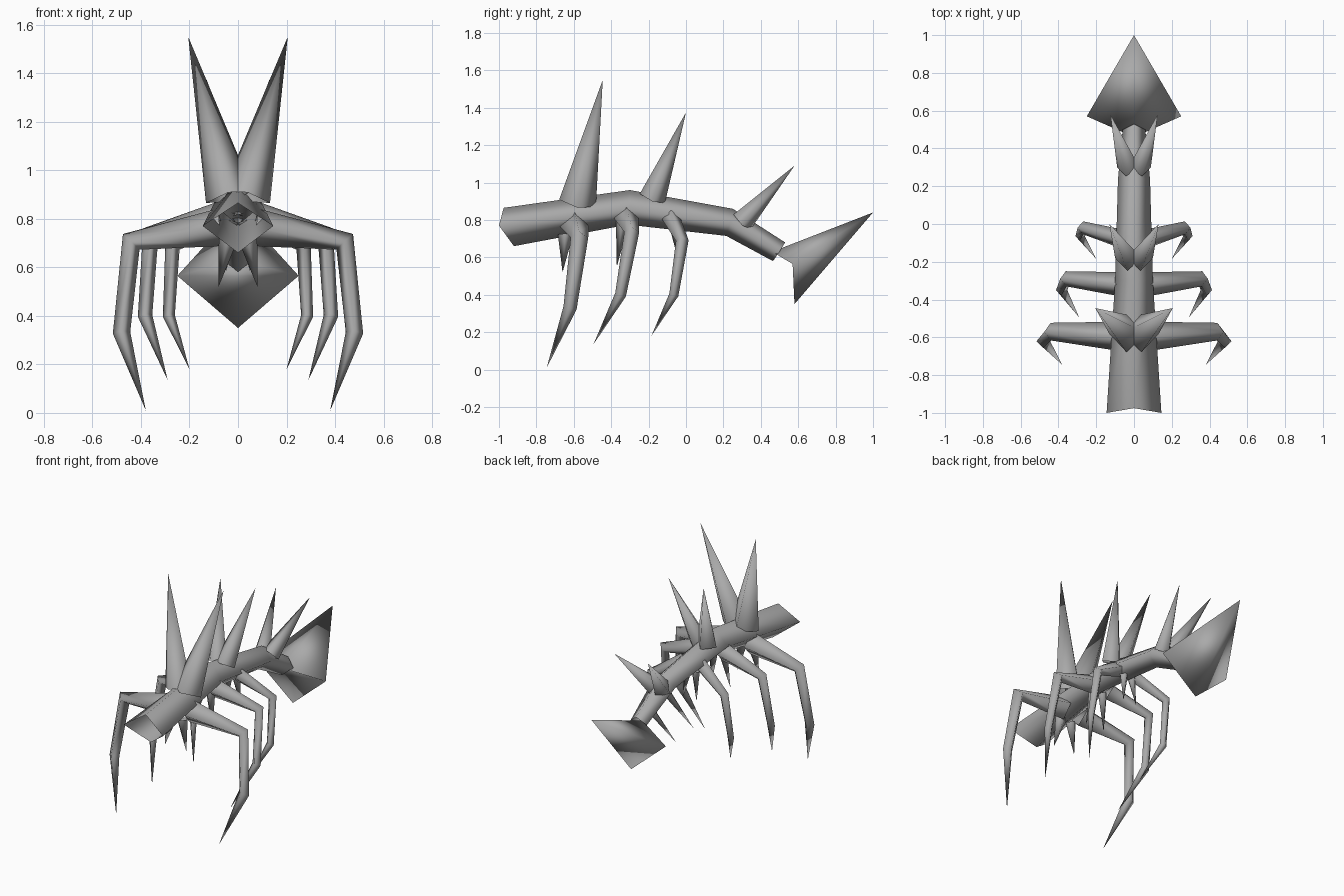
import bpy, bmesh
from mathutils import Vector

if "Cube" in bpy.data.objects:
    bpy.data.objects.remove(bpy.data.objects["Cube"])

grey = bpy.data.materials.new("plain_grey")
grey.diffuse_color = (0.4, 0.4, 0.4, 1)
grey.use_nodes = True
grey.node_tree.nodes["Principled BSDF"].inputs["Base Color"].default_value = grey.diffuse_color


def make(name, rings, tip=None, cap=False):
    """Skin four-sided rings, optionally closing to a tip and capping the start."""
    bm = bmesh.new()
    loops = [[bm.verts.new(p) for p in r] for r in rings]
    for a, b in zip(loops, loops[1:]):
        for i in range(4):
            j = (i + 1) % 4
            bm.faces.new((a[i], a[j], b[j], b[i]))
    if tip is not None:
        t = bm.verts.new(tip)
        for i in range(4):
            bm.faces.new((loops[-1][i], loops[-1][(i + 1) % 4], t))
    if cap:
        bm.faces.new(loops[0][::-1])
    bmesh.ops.recalc_face_normals(bm, faces=bm.faces)
    for f in bm.faces:
        f.smooth = True
    me = bpy.data.meshes.new(name)
    bm.to_mesh(me)
    bm.free()
    me.materials.append(grey)
    ob = bpy.data.objects.new(name, me)
    bpy.context.collection.objects.link(ob)
    return ob


def diamond(c, axis, r, ref):
    """Diamond ring around a centre, square to the axis."""
    axis = axis.normalized()
    u = (ref - axis * ref.dot(axis)).normalized()
    v = axis.cross(u)
    return [c + u * r, c + v * r, c - u * r, c - v * r]


def spike(name, base, tip, r):
    for side, s in (("left", -1), ("right", 1)):
        b = Vector((base[0] * s, base[1], base[2]))
        t = Vector((tip[0] * s, tip[1], tip[2]))
        make(f"{name}_{side}", [diamond(b, t - b, r, Vector((0, 1, 0)))], t)


def leg(name, pts, radii):
    for side, s in (("left", -1), ("right", 1)):
        p = [Vector((x * s, y, z)) for x, y, z in pts]
        rings = []
        for i in range(3):
            d = (p[i + 1] - p[i]).normalized()
            if i:
                d += (p[i] - p[i - 1]).normalized()
            rings.append(diamond(p[i], d, radii[i], Vector((0, 1, 0))))
        make(f"{name}_{side}", rings, p[3])


# Body: open diamond tube; each row is half width, then (y, z) of top, side, bottom
body = [(0.145, (-0.975, 0.865), (-1.0, 0.77), (-0.92, 0.66)),
        (0.10, (-0.30, 0.96), (-0.30, 0.86), (-0.31, 0.775)),
        (0.085, (0.25, 0.86), (0.235, 0.785), (0.215, 0.715)),
        (0.06, (0.53, 0.68), (0.50, 0.63), (0.465, 0.58))]
make("body", [[(0, *t), (w, *m), (0, *b), (-w, *m)] for w, t, m, b in body])

# Tail blade: broad four-sided point
make("tail_blade", [[(0, 0.46, 0.63), (0.25, 0.57, 0.565),
                     (0, 0.58, 0.35), (-0.25, 0.57, 0.565)]], (0, 1.0, 0.84), cap=True)

# Back spikes
spike("front_back_spike", (0.035, -0.58, 0.89), (0.205, -0.445, 1.55), 0.10)
spike("middle_back_spike", (0.03, -0.18, 0.915), (0.13, 0.0, 1.375), 0.072)
spike("rear_back_spike", (0.03, 0.30, 0.79), (0.125, 0.58, 1.09), 0.062)

# Belly spikes
spike("front_belly_spike", (0.04, -0.645, 0.72), (0.08, -0.66, 0.52), 0.04)
spike("middle_belly_spike", (0.035, -0.34, 0.79), (0.07, -0.37, 0.55), 0.035)
spike("rear_belly_spike", (0.03, -0.06, 0.77), (0.05, -0.04, 0.58), 0.03)

# Legs: root, knee, ankle, tip
leg("front_leg", [(0.07, -0.595, 0.765), (0.44, -0.57, 0.705),
                  (0.48, -0.62, 0.33), (0.38, -0.745, 0.01)], (0.078, 0.047, 0.036))
leg("middle_leg", [(0.06, -0.32, 0.81), (0.36, -0.29, 0.735),
                   (0.383, -0.35, 0.40), (0.29, -0.495, 0.135)], (0.065, 0.04, 0.03))
leg("rear_leg", [(0.06, -0.08, 0.81), (0.27, -0.02, 0.69),
                 (0.285, -0.065, 0.40), (0.2, -0.185, 0.18)], (0.05, 0.034, 0.025))
